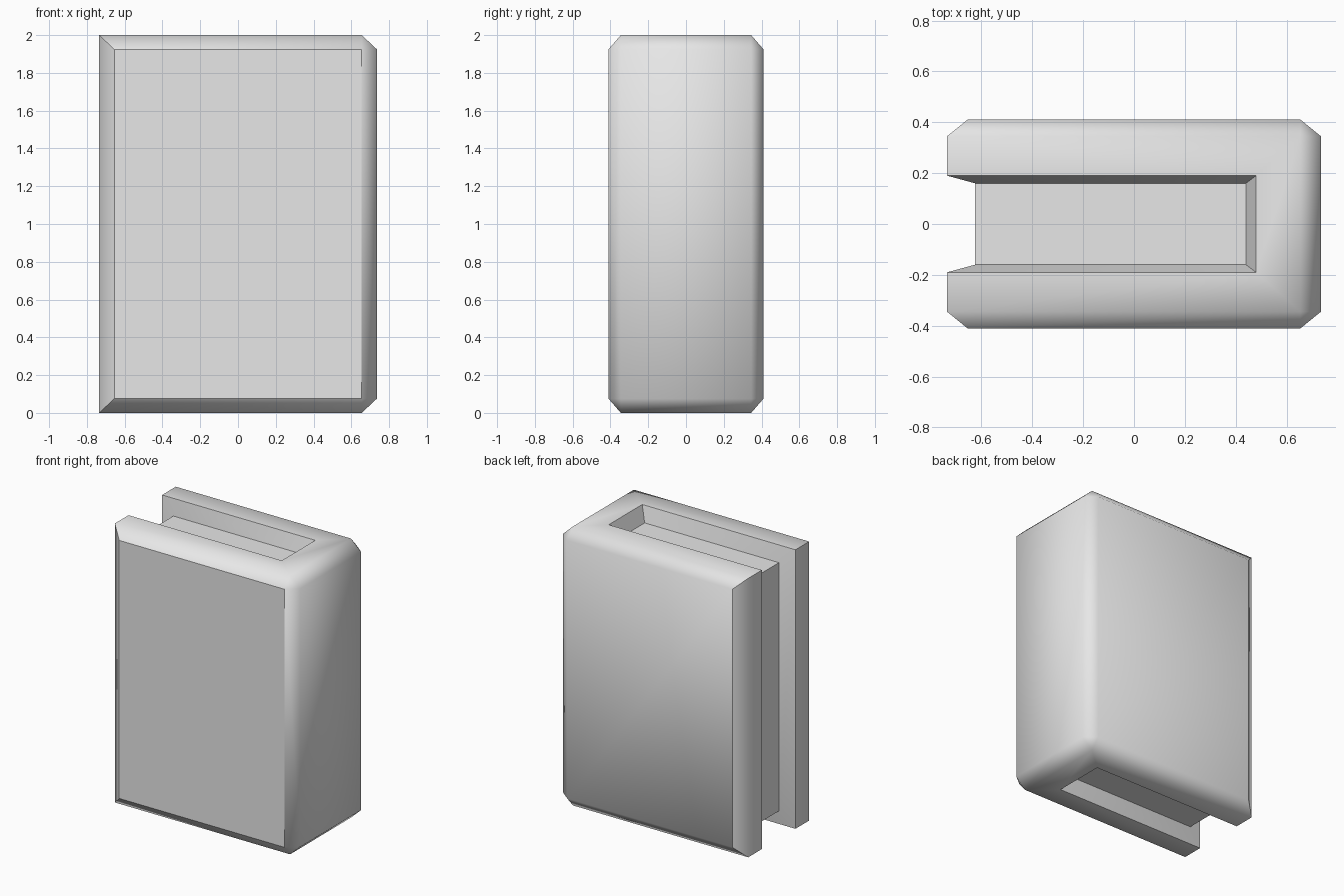
import bpy
import bmesh
from math import radians

cube = bpy.data.objects.get("Cube")
if cube:
    bpy.data.objects.remove(cube)

grey = bpy.data.materials.new("plain_grey")
grey.use_nodes = True
colour = (0.8, 0.8, 0.8, 1)
grey.diffuse_color = colour
grey.node_tree.nodes["Principled BSDF"].inputs["Base Color"].default_value = colour

# Cross-section points (x, half depth, half height), repeated in four quadrants
POINTS = {
    "board_fore": (-0.655, 0.41, 0.925),
    "board_spine": (0.655, 0.41, 0.925),
    "rim_fore": (-0.735, 0.345, 1.0),
    "rim_spine": (0.655, 0.345, 1.0),
    "spine": (0.735, 0.345, 0.925),
    "lip_fore": (-0.735, 0.19, 1.0),
    "lip_spine": (0.48, 0.19, 1.0),
    "page_fore": (-0.625, 0.16, 0.89),
    "page_spine": (0.44, 0.16, 0.89),
}
SIGNS = (-1, 1)


def finish(bm, name):
    mesh = bpy.data.meshes.new(name)
    bm.to_mesh(mesh)
    bm.free()
    mesh.materials.append(grey)
    obj = bpy.data.objects.new(name, mesh)
    bpy.context.collection.objects.link(obj)
    return obj


# Cover: bevelled boards and spine with a sloped recess around the pages
bm = bmesh.new()
v = {(n, sy, sz): bm.verts.new((x, sy * y, 1 + sz * z))
     for n, (x, y, z) in POINTS.items() for sy in SIGNS for sz in SIGNS}


def upright(a, b, sy):
    return bm.faces.new([v[a, sy, 1], v[b, sy, 1], v[b, sy, -1], v[a, sy, -1]])


def across(a, b, sz):
    return bm.faces.new([v[a, 1, sz], v[b, 1, sz], v[b, -1, sz], v[a, -1, sz]])


def patch(names, sy, sz):
    return bm.faces.new([v[n, sy, sz] for n in names])


for sy in SIGNS:
    board = upright("board_fore", "board_spine", sy)
    if sy < 0:
        front_board = board
    upright("board_fore", "rim_fore", sy)
    upright("rim_fore", "lip_fore", sy)
    upright("lip_fore", "page_fore", sy)
    upright("board_spine", "spine", sy)
    for sz in SIGNS:
        patch(("board_fore", "board_spine", "rim_spine", "rim_fore"), sy, sz)
        patch(("board_spine", "rim_spine", "spine"), sy, sz)
        patch(("rim_fore", "rim_spine", "lip_spine", "lip_fore"), sy, sz)
        patch(("lip_fore", "lip_spine", "page_spine", "page_fore"), sy, sz)
for sz in SIGNS:
    across("rim_spine", "spine", sz)
    across("rim_spine", "lip_spine", sz)
    across("lip_spine", "page_spine", sz)
bm.faces.new([v["spine", sy, sz] for sy, sz in ((-1, -1), (1, -1), (1, 1), (-1, 1))])

# Recess floors close the shell so the normals are reliable, then make way for the pages
floors = [across("page_fore", "page_spine", sz) for sz in SIGNS]
floors.append(bm.faces.new([v["page_fore", sy, sz]
                            for sy, sz in ((-1, -1), (1, -1), (1, 1), (-1, 1))]))
bmesh.ops.recalc_face_normals(bm, faces=bm.faces)

# Soft bevels, crisp front board, fore edges and recess
for face in bm.faces:
    face.smooth = True
for edge in bm.edges:
    fore_edge = all(p.co.x == v["board_fore", 1, 1].co.x for p in edge.verts)
    crisp = edge.calc_face_angle(0) > radians(52)
    edge.smooth = not (crisp or fore_edge or front_board in edge.link_faces)
bmesh.ops.delete(bm, geom=floors, context="FACES_ONLY")
finish(bm, "cover")

# Page block: plain box set back inside the cover
bm = bmesh.new()
bmesh.ops.create_cube(bm, size=1)
fore, spine = POINTS["page_fore"], POINTS["page_spine"]
bmesh.ops.scale(bm, verts=bm.verts, vec=(spine[0] - fore[0], 2 * fore[1], 2 * fore[2]))
bmesh.ops.translate(bm, verts=bm.verts, vec=((fore[0] + spine[0]) / 2, 0, 1))
finish(bm, "page_block")
